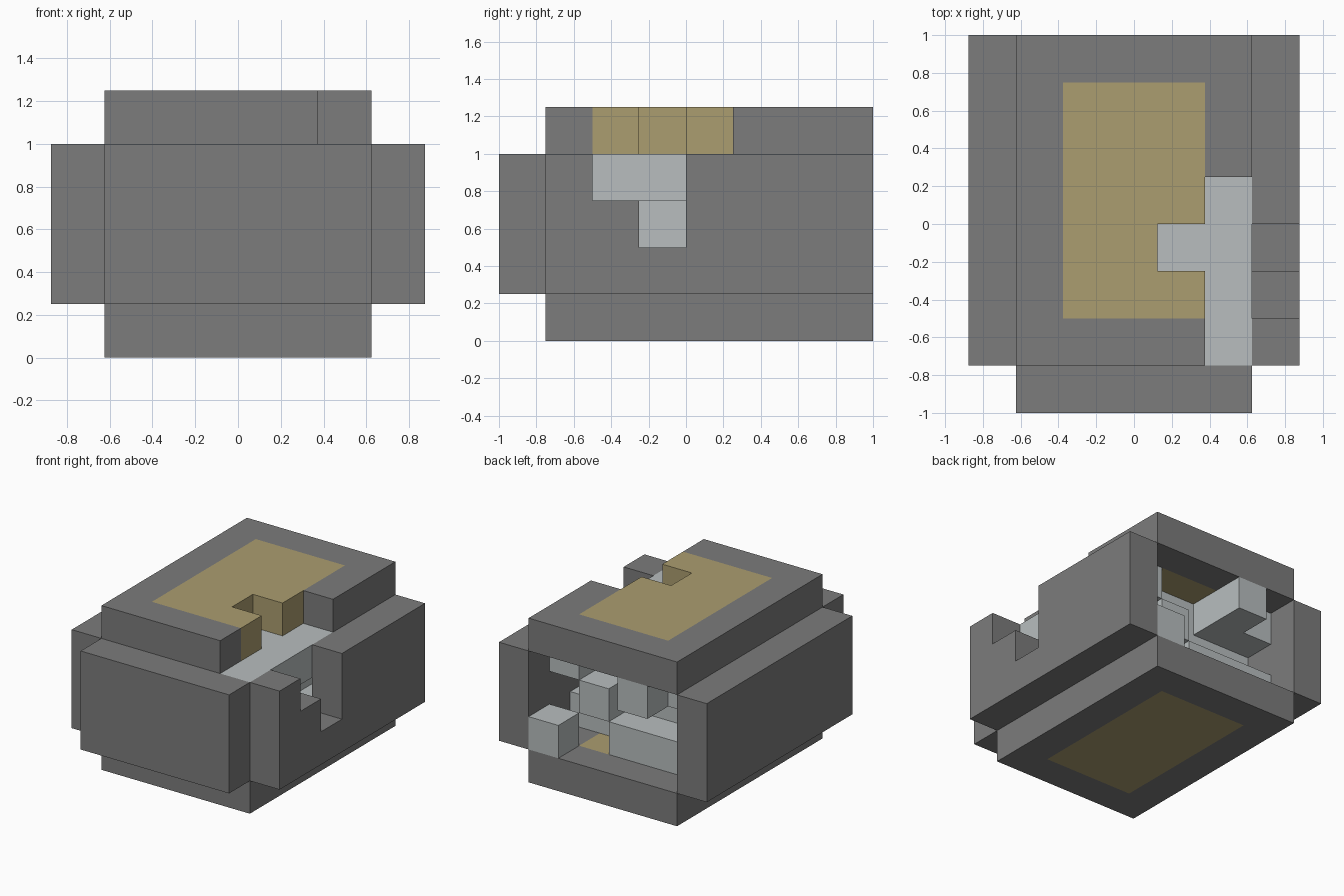
import bpy, bmesh, math
from mathutils import Vector

old = bpy.data.objects.get("Cube")
if old:
    bpy.data.objects.remove(old, do_unlink=True)

CELL = 0.25
ORIGIN = Vector((-0.875, -1, 0))


def material(name, color):
    mat = bpy.data.materials.new(name)
    mat.use_nodes = True
    mat.diffuse_color = (*color, 1)
    node = next(n for n in mat.node_tree.nodes if n.type == 'BSDF_PRINCIPLED')
    node.inputs["Base Color"].default_value = (*color, 1)
    node.inputs["Roughness"].default_value = 0.8
    return mat


GREY = material("grey", (0.2, 0.2, 0.2))
TAN = material("tan", (0.41, 0.34, 0.16))
LIGHT = material("light_grey", (0.48, 0.515, 0.52))


def block(xs, ys, zs):
    """Cells in inclusive ranges along each axis."""
    return {(x, y, z) for x in range(xs[0], xs[1] + 1)
            for y in range(ys[0], ys[1] + 1) for z in range(zs[0], zs[1] + 1)}


def build(name, cells, mats, rule=lambda cell: 0):
    """Skin a set of cells with outer faces only, then merge flat areas."""
    bm = bmesh.new()
    verts = {}
    for cell in sorted(cells):
        for axis in range(3):
            for side in (0, 1):
                neighbour = list(cell)
                neighbour[axis] += 2 * side - 1
                if tuple(neighbour) in cells:
                    continue
                u, v = (axis + 1) % 3, (axis + 2) % 3
                corners = []
                for du, dv in ((0, 0), (1, 0), (1, 1), (0, 1)):
                    p = list(cell)
                    p[axis] += side
                    p[u] += du
                    p[v] += dv
                    key = tuple(p)
                    if key not in verts:
                        verts[key] = bm.verts.new(ORIGIN + Vector(key) * CELL)
                    corners.append(verts[key])
                face = bm.faces.new(corners if side else corners[::-1])
                face.material_index = rule(cell)
    bmesh.ops.dissolve_limit(bm, angle_limit=math.radians(1), verts=bm.verts[:],
                             edges=bm.edges[:], delimit={'MATERIAL'})
    mesh = bpy.data.meshes.new(name)
    bm.to_mesh(mesh)
    bm.free()
    for mat in mats:
        mesh.materials.append(mat)
    obj = bpy.data.objects.new(name, mesh)
    bpy.context.collection.objects.link(obj)
    return obj


def inlay(cell):
    """Tan centre panel of the floor and lid."""
    return int(2 <= cell[0] <= 4 and 2 <= cell[1] <= 6)


# Box floor and lid, the lid with a stepped cutout
build("floor_plate", block((1, 5), (1, 7), (0, 0)), [GREY, TAN], inlay)
lid_gap = block((5, 5), (1, 4), (4, 4)) | {(4, 3, 4)}
build("lid_plate", block((1, 5), (1, 7), (4, 4)) - lid_gap, [GREY, TAN], inlay)

# Box walls, open at the back, with a stepped notch on the left wall
build("front_wall", block((1, 5), (0, 0), (1, 3)), [GREY])
build("right_wall", block((0, 0), (1, 7), (1, 3)), [GREY])
notch = block((6, 6), (2, 3), (3, 3)) | {(6, 3, 2)}
build("left_wall", block((6, 6), (1, 7), (1, 3)) - notch, [GREY])

# Interlocking pieces inside the box
build("inner_core", block((1, 4), (1, 5), (1, 3)), [LIGHT])
build("upper_rail", block((5, 5), (1, 6), (3, 3)), [LIGHT])
build("lower_rail", block((5, 5), (1, 5), (1, 1)), [LIGHT])
build("upper_end_hook", block((2, 2), (6, 7), (3, 3)) | {(1, 6, 3)}, [LIGHT])
build("lower_end_bar", block((1, 3), (6, 6), (1, 1)), [LIGHT])
build("middle_end_block", block((4, 4), (6, 6), (2, 2)), [LIGHT])
build("corner_end_block", block((5, 5), (7, 7), (1, 1)), [LIGHT])
